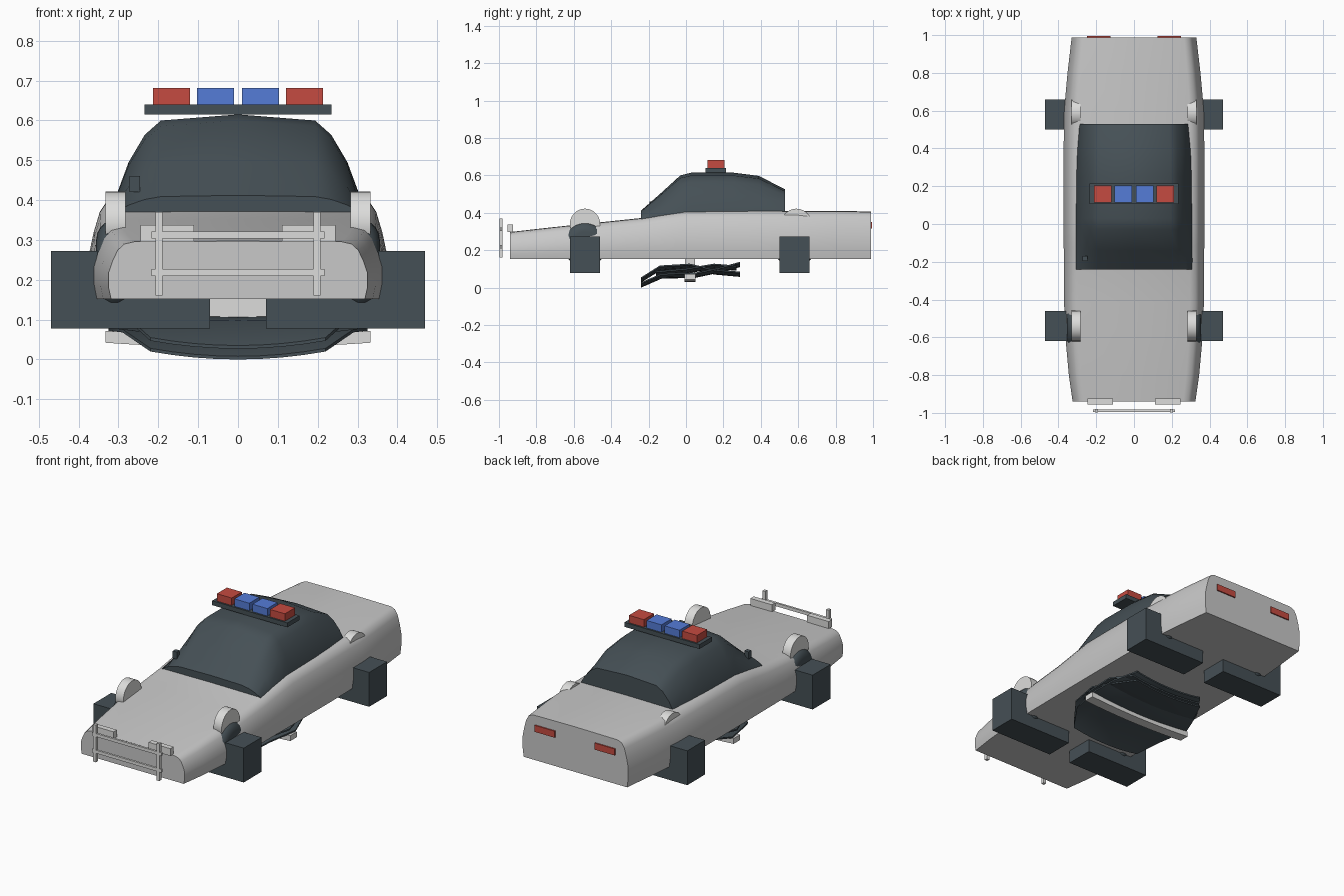
import bpy, bmesh, math
from mathutils import Matrix

if "Cube" in bpy.data.objects:
    bpy.data.objects.remove(bpy.data.objects["Cube"], do_unlink=True)


def material(name, rgb):
    m = bpy.data.materials.new(name)
    m.use_nodes = True
    m.diffuse_color = (*rgb, 1)
    m.node_tree.nodes["Principled BSDF"].inputs["Base Color"].default_value = (*rgb, 1)
    return m


GREY = material("body grey", (0.58, 0.58, 0.58))
LIGHT = material("light trim", (0.72, 0.72, 0.71))
DARK = material("dark slate", (0.06, 0.08, 0.092))
RED = material("signal red", (0.56, 0.07, 0.052))
BLUE = material("signal blue", (0.09, 0.2, 0.68))


def finish(bm, name, mat, smooth=None):
    bmesh.ops.recalc_face_normals(bm, faces=bm.faces)
    me = bpy.data.meshes.new(name)
    bm.to_mesh(me)
    bm.free()
    me.materials.append(mat)
    ob = bpy.data.objects.new(name, me)
    bpy.context.collection.objects.link(ob)
    if smooth:
        bpy.ops.object.select_all(action="DESELECT")
        ob.select_set(True)
        bpy.context.view_layer.objects.active = ob
        bpy.ops.object.shade_smooth_by_angle(angle=math.radians(smooth))
    return ob


def box(name, mat, x, y, z):
    """Box from (min, max) pairs."""
    bm = bmesh.new()
    bmesh.ops.create_cube(bm, size=1)
    for v in bm.verts:
        v.co = [r[0] + (c + 0.5) * (r[1] - r[0]) for c, r in zip(v.co, (x, y, z))]
    return finish(bm, name, mat)


def loft(name, mat, rings, smooth=None):
    """Skin closed rings of equal length and cap both ends."""
    bm = bmesh.new()
    rows = [[bm.verts.new(p) for p in ring] for ring in rings]
    n = len(rows[0])
    for a, b in zip(rows, rows[1:]):
        for i in range(n):
            j = (i + 1) % n
            bm.faces.new((a[i], a[j], b[j], b[i]))
    bm.faces.new(rows[0])
    bm.faces.new(rows[-1])
    return finish(bm, name, mat, smooth)


def section(half, y, width, low, high):
    """Mirrored cross-section from fractions of half width and height."""
    pts = half + [(-u, v) for u, v in reversed(half) if u > 0]
    return [(u * width, y, low + v * (high - low)) for u, v in pts]


def turned(name, mat, outline, x, y, z, smooth=40):
    """Wheel-like part: (offset, radius) outline turned around the x axis."""
    rings = []
    for dx, r in outline:
        rings.append([(x + dx, y + r * math.cos(t * math.tau / 28),
                       z + r * math.sin(t * math.tau / 28)) for t in range(28)])
    return loft(name, mat, rings, smooth)


# Wedge-shaped body shell
shell = [(0, 0), (0.98, 0), (1, 0.2), (1, 0.45), (0.97, 0.65),
         (0.93, 0.84), (0.88, 0.95), (0.8, 0.99), (0, 1)]
stations = [(-0.94, 0.325, 0.297), (-0.8, 0.345, 0.313), (-0.6, 0.363, 0.335),
            (-0.42, 0.37, 0.353), (-0.24, 0.371, 0.372), (-0.12, 0.372, 0.392),
            (0, 0.373, 0.41), (0.35, 0.373, 0.412), (0.6, 0.37, 0.41),
            (0.8, 0.352, 0.41), (0.988, 0.33, 0.407)]
loft("body", GREY, [section(shell, y, w, 0.152, t) for y, w, t in stations], 50)

# Dark cabin canopy
dome = [(0, 0), (1, 0), (0.98, 0.2), (0.88, 0.53), (0.75, 0.8), (0.62, 0.94), (0, 1)]
cabin = [(-0.24, 0.312, 0.412), (-0.14, 0.312, 0.5), (-0.03, 0.312, 0.6),
         (0.03, 0.312, 0.615), (0.25, 0.31, 0.615), (0.39, 0.306, 0.597),
         (0.53, 0.3, 0.525)]
loft("canopy", DARK, [section(dome, y, w, 0.36, t) for y, w, t in cabin], 40)

# Roof light bar
box("light_bar_base", DARK, (-0.235, 0.235), (0.105, 0.215), (0.615, 0.64))
for side, label in ((1, "left"), (-1, "right")):
    box(label + "_blue_light", BLUE, sorted((side * 0.01, side * 0.103)), (0.115, 0.205), (0.64, 0.682))
    box(label + "_red_light", RED, sorted((side * 0.12, side * 0.213)), (0.115, 0.205), (0.64, 0.682))

# Wheel blocks, round tyres and raised wheel covers
tyre = [(0.046 * math.sin(a), 0.07 + 0.05 * math.cos(a))
        for a in (math.radians(d) for d in range(-90, 91, 20))]
for side, label in ((1, "left"), (-1, "right")):
    for y, end in ((-0.54, "front"), (0.58, "rear")):
        name = end + "_" + label
        box(name + "_wheel_block", DARK, sorted((side * 0.07, side * 0.47)),
            (y - 0.08, y + 0.08), (0.078, 0.272))
        turned(name + "_tyre", DARK, tyre, side * 0.31, y, 0.23)
        turned(name + "_wheel_cover", LIGHT, [(-0.025, 0.081), (0.025, 0.081)],
               side * 0.307, y + (0.01 if y > 0 else 0), 0.341)

    # Lamps and bumper guard uprights
    box(label + "_headlight", LIGHT, sorted((side * 0.11, side * 0.245)), (-0.955, -0.925), (0.296, 0.337))
    box(label + "_tail_light", RED, sorted((side * 0.125, side * 0.25)), (0.984, 0.995), (0.315, 0.352))
    box(label + "_guard_post", LIGHT, sorted((side * 0.19, side * 0.207)), (-0.998, -0.98), (0.16, 0.37))
for z, label in ((0.218, "lower"), (0.312, "upper")):
    box(label + "_guard_rail", LIGHT, (-0.217, 0.217), (-0.995, -0.983), (z - 0.009, z + 0.009))

# Single mirror on the windscreen corner
box("side_mirror", DARK, (-0.272, -0.246), (-0.195, -0.17), (0.42, 0.461))


# Thin bowed panels hanging under the floor
def panel(name, rows):
    rings = []
    for y, w, z in rows:
        us = [i / 4 for i in range(-4, 5)]
        top = [(u * w, y, z + 0.02 * u * u + 0.008) for u in us]
        rings.append(top + [(x, py, pz - 0.008) for x, py, pz in reversed(top)])
    loft(name, DARK, rings, 30)


panel("lower_under_panel", [(-0.24, 0.22, 0.0), (-0.13, 0.29, 0.048),
                            (0.05, 0.325, 0.052), (0.18, 0.29, 0.08), (0.29, 0.22, 0.11)])
panel("upper_under_panel", [(-0.24, 0.22, 0.027), (-0.14, 0.29, 0.09),
                            (0.02, 0.31, 0.1), (0.15, 0.29, 0.07), (0.29, 0.22, 0.057)])
panel("middle_under_panel", [(-0.16, 0.25, 0.06), (0, 0.32, 0.075),
                             (0.15, 0.3, 0.1), (0.27, 0.23, 0.09)])

# Curved light band across the panels with its central mount
band = []
for i in range(-6, 7):
    u = i / 6
    low, high = 0.03 + 0.012 * u * u, 0.06 + 0.012 * u * u
    band.append([(u * 0.333, -0.008, low), (u * 0.333, 0.05, low),
                 (u * 0.333, 0.05, high), (u * 0.333, -0.008, high)])
loft("under_band", LIGHT, band, 30)
box("under_mount", LIGHT, (-0.07, 0.07), (-0.005, 0.047), (0.05, 0.155))
